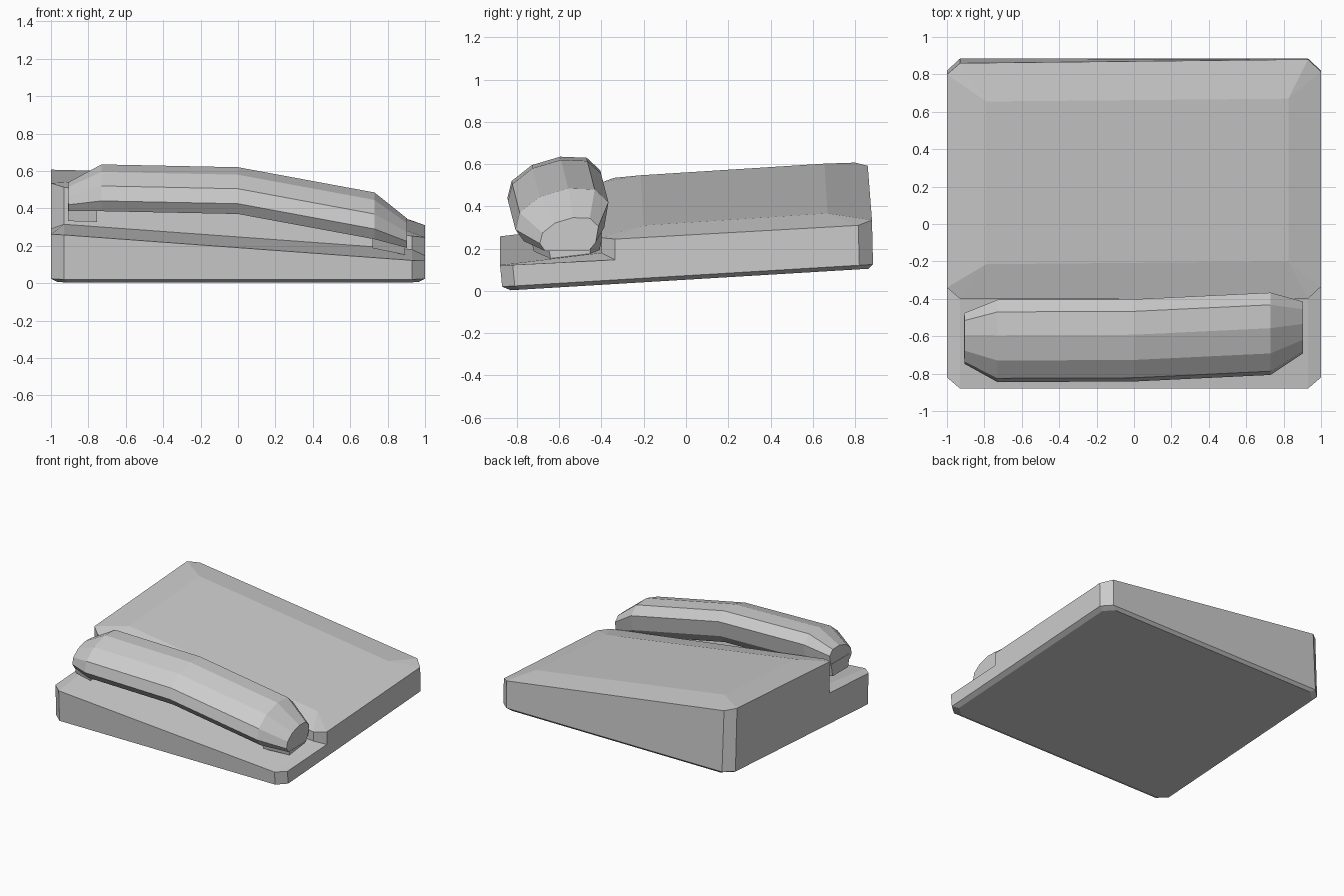
import bpy

cube = bpy.data.objects.get("Cube")
if cube:
    bpy.data.objects.remove(cube, do_unlink=True)

import bmesh

# one light grey plastic
grey = bpy.data.materials.new("light_grey")
grey.use_nodes = True
colour = (0.6, 0.6, 0.6, 1)
grey.diffuse_color = colour
grey.node_tree.nodes["Principled BSDF"].inputs["Base Color"].default_value = colour


def finish(name, bm):
    bmesh.ops.recalc_face_normals(bm, faces=bm.faces)
    mesh = bpy.data.meshes.new(name)
    bm.to_mesh(mesh)
    bm.free()
    mesh.materials.append(grey)
    obj = bpy.data.objects.new(name, mesh)
    bpy.context.scene.collection.objects.link(obj)
    return obj


def loft(name, rings):
    """Skin closed rings of equal size and cap both ends."""
    bm = bmesh.new()
    loops = [[bm.verts.new(p) for p in ring] for ring in rings]
    n = len(loops[0])
    for lo, hi in zip(loops, loops[1:]):
        for i in range(n):
            j = (i + 1) % n
            bm.faces.new((lo[i], lo[j], hi[j], hi[i]))
    bm.faces.new(loops[0])
    bm.faces.new(loops[-1])
    return finish(name, bm)


# --- base: sloping desk unit with a low front ledge and a raised rear block ---
bm = bmesh.new()


def verts(points):
    return [bm.verts.new(p) for p in points]


# plan outline, anticlockwise from front right-hand corner of the model
outline = [(-.93, -.87), (.93, -.87), (1, -.81), (1, .82),
           (.93, .885), (-.93, .885), (-1, .82), (-1, -.81)]
low = verts((x * .965, y * .965 + .01, .003 + .058 * (y + .87)) for x, y in outline)
rim = verts((x, y, .02 + .06 * (y + .87)) for x, y in outline)

# ledge, front edge then back edge, each running -x to +x
ledge_front = verts([(-1, -.82, .262), (-.93, -.88, .258), (.93, -.88, .122), (1, -.82, .123)])
ledge_back = verts([(-1, -.34, .29), (-.93, -.40, .315), (.93, -.40, .18), (1, -.335, .147)])
# rear block rim and its raised plateau
top_front = verts([(-1, -.34, .535), (-.93, -.40, .513), (.93, -.40, .252), (1, -.335, .245)])
top_back = verts([(-1, .80, .607), (-.93, .86, .592), (.93, .88, .335), (1, .815, .31)])
plateau = verts([(-.79, -.215, .547), (.825, -.20, .31), (.825, .67, .367), (-.79, .655, .602)])

faces = [low, plateau]
faces += [[low[i], low[(i + 1) % 8], rim[(i + 1) % 8], rim[i]] for i in range(8)]
for i, (r0, r1) in enumerate([(7, 0), (0, 1), (1, 2)]):
    faces.append([rim[r0], rim[r1], ledge_front[i + 1], ledge_front[i]])
    for a, b in ((ledge_front, ledge_back), (ledge_back, top_front)):
        faces.append([a[i], a[i + 1], b[i + 1], b[i]])
for i, (r0, r1) in enumerate([(6, 5), (5, 4), (4, 3)]):
    faces.append([rim[r0], rim[r1], top_back[i + 1], top_back[i]])
# stepped side walls
for k, r0, r1 in ((0, 7, 6), (3, 2, 3)):
    faces.append([rim[r0], rim[r1], top_back[k], top_front[k], ledge_back[k], ledge_front[k]])
# bevels round the plateau
for edge, p, q in ((top_front, plateau[0], plateau[1]), (top_back, plateau[3], plateau[2])):
    faces += [[edge[1], edge[2], q, p], [edge[0], edge[1], p], [edge[2], edge[3], q]]
for k, p, q in ((0, 0, 3), (3, 1, 2)):
    faces.append([top_front[k], top_back[k], plateau[q], plateau[p]])
for f in faces:
    bm.faces.new(f)
finish("base", bm)

# --- handset: one faceted section swept along a drooping path ---
section = [(-.22, -.07), (-.20, .01), (-.105, .085), (.03, .125), (.155, .12),
           (.22, .06), (.20, -.06), (.15, -.125), (-.18, -.125)]


def station(x, y, z, s=1.0):
    return [(x, y + s * a, z + s * b) for a, b in section]


loft("handset", [station(-.905, -.612, .463, .62),
                 station(-.73, -.625, .51),
                 station(0, -.622, .495),
                 station(.73, -.587, .36),
                 station(.903, -.553, .268, .63)])

# --- feet under the ear and mouth ends ---


def foot(name, ends):
    loft(name, [[(x, y0, z0), (x, y1, z0), (x, y1 + .02, z1), (x, y0 - .02, z1)]
                for x, y0, y1, z0, z1 in ends])


foot("foot_right", [(-.908, -.70, -.51, .332, .43), (-.755, -.74, -.46, .328, .42)])
foot("foot_left", [(.72, -.72, -.41, .187, .28), (.893, -.64, -.46, .152, .25)])
